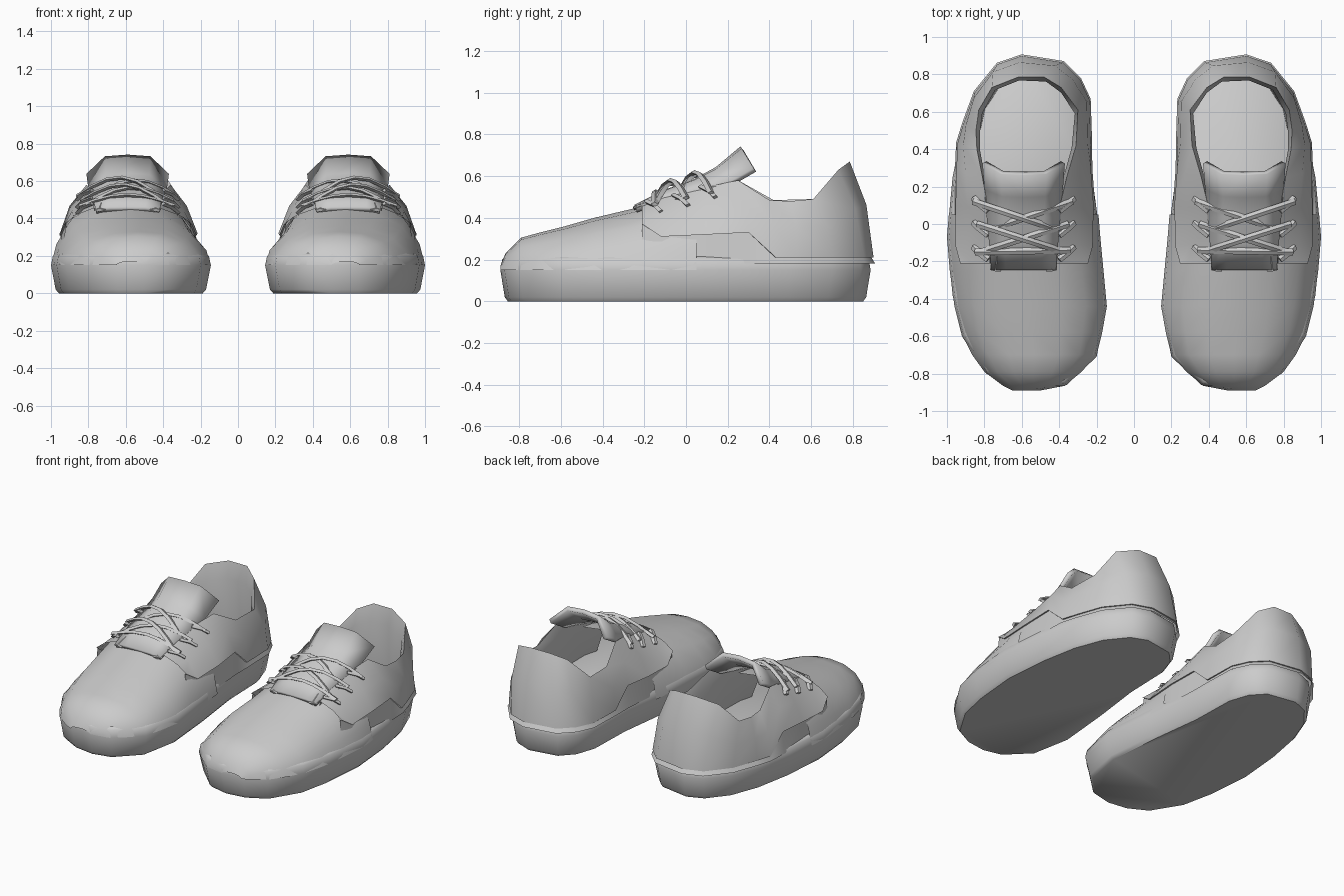
import bpy, bmesh, math
from mathutils import Vector

grey = bpy.data.materials.new("grey fabric")
grey.diffuse_color = (0.6, 0.6, 0.6, 1)
CENTRE = Vector((0.59, 0.3, 0))


def loft(name, rings, closed=False, caps=False, angle=50, thickness=0):
    """Skin a list of point rows, then mirror it into the second shoe."""
    bm = bmesh.new()
    rows = [[bm.verts.new(p) for p in r] for r in rings]
    n = len(rows[0])
    for a, b in zip(rows, rows[1:]):
        for i in range(n if closed else n - 1):
            j = (i + 1) % n
            bm.faces.new((a[i], a[j], b[j], b[i]))
    if caps:
        bm.faces.new(rows[0])
        bm.faces.new(rows[-1])
    bmesh.ops.recalc_face_normals(bm, faces=bm.faces)
    me = bpy.data.meshes.new(name)
    bm.to_mesh(me)
    bm.free()
    me.materials.append(grey)
    me.shade_smooth()
    me.set_sharp_from_angle(angle=math.radians(angle))
    ob = bpy.data.objects.new(name, me)
    bpy.context.collection.objects.link(ob)
    if thickness:
        s = ob.modifiers.new("Thickness", 'SOLIDIFY')
        s.thickness = thickness
        s.offset = 0
    ob.modifiers.new("Pair", 'MIRROR').use_mirror_merge = False
    return ob


# Sole: stacked outlines, widest at mid height
outline = [(0.50, -0.89), (0.36, -0.86), (0.20, -0.71), (0.145, -0.44), (0.18, -0.07),
           (0.23, 0.3), (0.24, 0.62), (0.29, 0.76), (0.38, 0.85), (0.6, 0.885),
           (0.72, 0.84), (0.84, 0.7), (0.92, 0.5), (0.97, 0.25), (1.0, -0.07),
           (0.97, -0.38), (0.92, -0.6), (0.79, -0.8), (0.65, -0.87)]


def sole_ring(z, scale):
    return [(0.58 + (x - 0.58) * scale, y * (1 + (scale - 1) * 0.4), z) for x, y in outline]


loft("sole", [sole_ring(0.0, 0.90), sole_ring(0.02, 0.94), sole_ring(0.15, 1.0),
              sole_ring(0.2, 0.975), sole_ring(0.215, 0.93)], closed=True, caps=True)

# Toe box: arched cross-sections along the foot (y, inner x, outer x, top z)
sections = [(-0.89, 0.50, 0.65, 0.17), (-0.865, 0.37, 0.70, 0.23), (-0.79, 0.28, 0.80, 0.305),
            (-0.70, 0.20, 0.865, 0.33), (-0.58, 0.17, 0.925, 0.36), (-0.44, 0.145, 0.96, 0.40),
            (-0.25, 0.163, 0.985, 0.445), (-0.07, 0.18, 1.0, 0.50), (0.05, 0.19, 0.99, 0.52)]
arch = [(0, 0), (0.03, 0.32), (0.14, 0.7), (0.3, 0.94), (0.5, 1),
        (0.7, 0.94), (0.87, 0.7), (0.965, 0.32), (1, 0)]
loft("toe_box", [[(a + (b - a) * u, y, 0.15 + (top - 0.15) * v) for u, v in arch]
                 for y, a, b, top in sections], angle=60)

# Quarter: strip from the inner lacing edge round the heel to the outer one (low point, top point)
stations = [((0.25, -0.21, 0.37), (0.42, -0.21, 0.455)), ((0.225, -0.12, 0.31), (0.42, -0.1, 0.50)),
            ((0.22, 0.1, 0.32), (0.40, 0.08, 0.545)), ((0.235, 0.3, 0.33), (0.36, 0.25, 0.58)),
            ((0.235, 0.43, 0.21), (0.31, 0.42, 0.485)), ((0.24, 0.66, 0.21), (0.30, 0.61, 0.49)),
            ((0.29, 0.77, 0.21), (0.39, 0.73, 0.63)), ((0.38, 0.86, 0.21), (0.48, 0.785, 0.67)),
            ((0.60, 0.895, 0.21), (0.62, 0.785, 0.67)), ((0.73, 0.85, 0.21), (0.76, 0.73, 0.63)),
            ((0.85, 0.7, 0.21), (0.83, 0.61, 0.49)), ((0.91, 0.53, 0.21), (0.845, 0.5, 0.48)),
            ((0.94, 0.43, 0.21), (0.84, 0.4, 0.485)), ((0.945, 0.3, 0.33), (0.81, 0.25, 0.58)),
            ((0.95, 0.1, 0.32), (0.78, 0.08, 0.545)), ((0.95, -0.12, 0.31), (0.77, -0.1, 0.50)),
            ((0.925, -0.21, 0.37), (0.77, -0.21, 0.455))]
quarter, lining = [], []
for low, top in stations:
    low, top = Vector(low), Vector(top)
    out = low - CENTRE
    out.z = 0
    if low.y < 0.35:
        out.y = 0
    out.normalize()
    foot = low + out * 0.012
    foot.z = 0.18
    mid = low.lerp(top, 0.55) + out * 0.03
    quarter.append([foot, low - out * 0.006, low + out * 0.004, mid, top])
    deep = low - out * 0.1
    deep.z = 0.21
    lining.append([top, top.lerp(deep, 0.25) - out * 0.02, deep])
loft("quarter", quarter, angle=60)
loft("collar_lining", lining, angle=60)

# Tongue: arched strip rising out of the collar (y, z at middle, half width, edge drop, edge y shift)
tongue = [(-0.24, 0.45, 0.17, 0.01, 0), (-0.1, 0.52, 0.18, 0.03, 0), (0.04, 0.57, 0.19, 0.05, 0),
          (0.15, 0.63, 0.20, 0.08, 0.04), (0.27, 0.73, 0.21, 0.10, 0.06)]
shape = [(-1, 1), (-0.55, 0.08), (0, 0), (0.55, 0.08), (1, 1)]
loft("tongue", [[(0.59 + w * u, y + s * v, z - d * v) for u, v in shape]
                for y, z, w, d, s in tongue], thickness=0.03)


# Laces: flat bands arched over the tongue
def band(name, points, width=0.018, thick=0.011):
    pts = [Vector(p) for p in points]
    rings = []
    for i, p in enumerate(pts):
        t = (pts[min(i + 1, len(pts) - 1)] - pts[max(i - 1, 0)]).normalized()
        side = Vector((0, 0, 1)).cross(t).normalized() * width
        up = t.cross(side).normalized() * thick
        rings.append([p + side, p + up, p - side, p - up])
    loft(name, rings, closed=True, caps=True)


def over(x0, y0, x1, y1, lift):
    """Arched path between two points on the lacing edges."""
    path = []
    for i in range(7):
        u = i / 6
        y = y0 + (y1 - y0) * u
        path.append((x0 + (x1 - x0) * u, y,
                     0.495 + 0.2 * y + lift * math.sin(math.pi * u)))
    return path


laces = [(0.33, 0.12, 0.80, -0.04, 0.10), (0.86, 0.12, 0.38, -0.04, 0.115),
         (0.35, 0.0, 0.82, -0.15, 0.085), (0.84, 0.0, 0.37, -0.15, 0.10),
         (0.34, -0.14, 0.85, -0.15, 0.06)]
for i, lace in enumerate(laces):
    band(f"lace_{i + 1}", over(*lace))

# Lace ends and side loops
for side, s in (("inner", -1), ("outer", 1)):
    for i, (y, z) in enumerate([(0.11, 0.53), (-0.02, 0.49), (-0.15, 0.46)]):
        x = 0.59 + s * 0.24
        band(f"{side}_loop_{i + 1}", [(x - s * 0.05, y - 0.04, z + 0.02), (x, y, z),
                                      (x + s * 0.03, y + 0.03, z - 0.03)])
    x = 0.59 + s * 0.14
    band(f"{side}_lace_end", [(x, -0.17, 0.475), (x + s * 0.01, -0.25, 0.445)], 0.03, 0.01)
